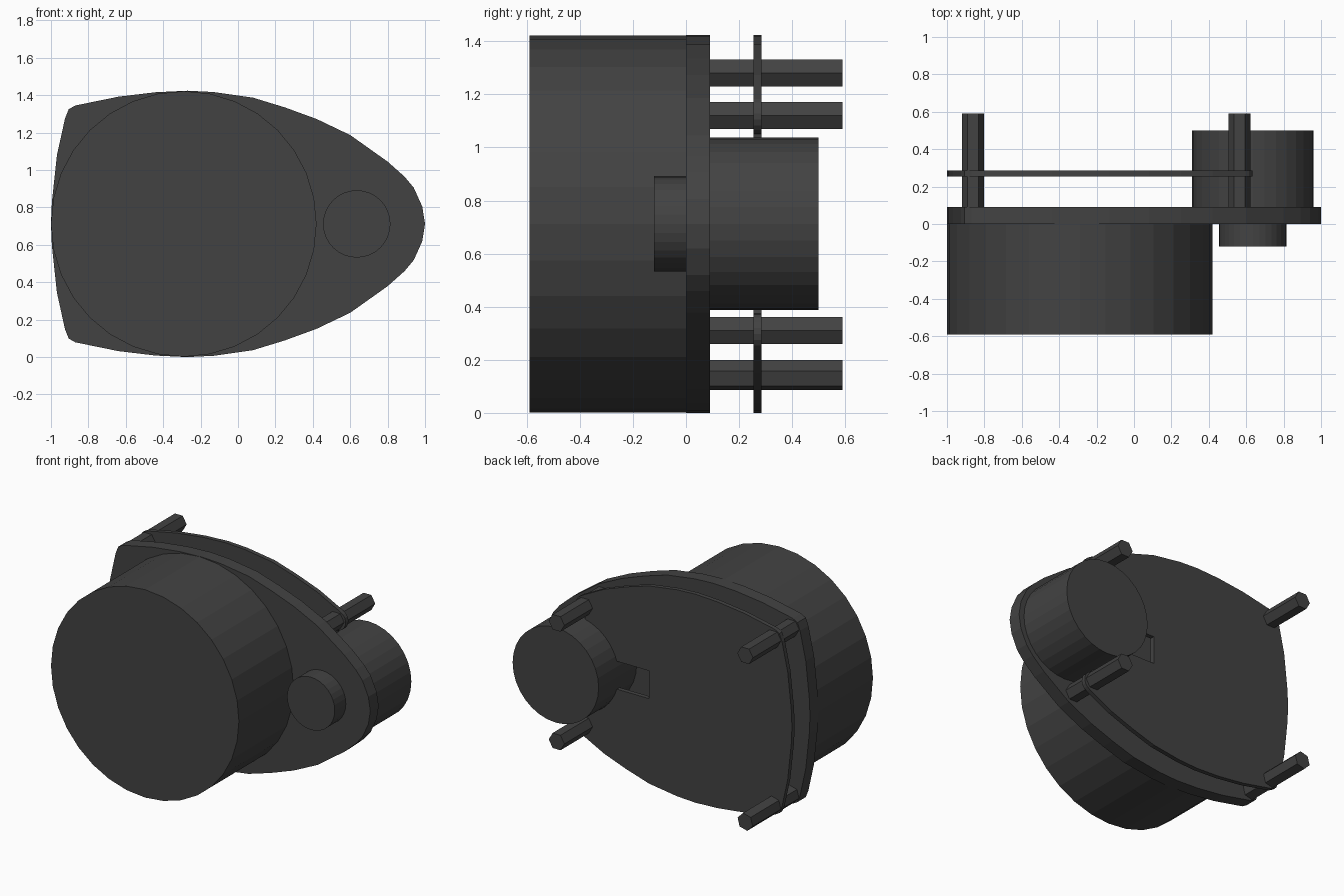
import bpy
from math import sin, cos, pi, radians

if "Cube" in bpy.data.objects:
    bpy.data.objects.remove(bpy.data.objects["Cube"])

CZ = 0.712  # height of the mirror plane

mat = bpy.data.materials.new("dark_grey")
mat.diffuse_color = (0.055, 0.055, 0.055, 1)
mat.use_nodes = True
mat.node_tree.nodes["Principled BSDF"].inputs["Base Color"].default_value = mat.diffuse_color


def arc(cx, cz, r, a0, a1, n):
    angles = [radians(a0 + (a1 - a0) * i / n) for i in range(n + 1)]
    return [(cx + r * cos(a), cz + r * sin(a)) for a in angles]


def prism(name, loop, y0, y1):
    """Extrude a counter-clockwise or clockwise (x, z) loop from y0 to y1."""
    n = len(loop)
    verts = [(x, y, z) for y in (y0, y1) for x, z in loop]
    area = sum(loop[i - 1][0] * loop[i][1] - loop[i][0] * loop[i - 1][1] for i in range(n))
    faces = [tuple(range(n)), tuple(range(2 * n - 1, n - 1, -1))]
    faces += [((i + 1) % n, i, i + n, (i + 1) % n + n) for i in range(n)]
    if area < 0:
        faces = [f[::-1] for f in faces]
    mesh = bpy.data.meshes.new(name)
    mesh.from_pydata(verts, [], faces)
    mesh.materials.append(mat)
    obj = bpy.data.objects.new(name, mesh)
    bpy.context.collection.objects.link(obj)
    return obj


def disc(name, x, z, r, y0, y1, sides, turn=0):
    return prism(name, arc(x, z, r, turn, turn + 360, sides)[:-1], y0, y1)


def mirrored(upper):
    """Close an upper half outline with its reflection below CZ."""
    return upper + [(x, 2 * CZ - z) for x, z in reversed(upper) if abs(z - CZ) > 1e-4]


# Egg-shaped gearbox flange
top = [(-.995, .83), (-.968, 1.08), (-.925, 1.275), (-.905, 1.325), (-.87, 1.345),
       (-.64, 1.392), (-.44, 1.416), (-.27, 1.424), (-.13, 1.417), (.08, 1.387),
       (.25, 1.335), (.42, 1.273), (.6, 1.187), (.8, 1.045), (.89, .965),
       (.94, .905), (.985, .805)]
flange = mirrored([(-1, CZ)] + top + [(1, CZ)])
# drop the duplicated tip ordering: both end points lie on the mirror plane
prism("flange", flange, 0, 0.09)

# Large drum, small shaft boss and rear motor
disc("front_drum", -0.29, CZ, 0.71, -0.59, 0, 32)
disc("shaft_boss", 0.635, CZ, 0.18, -0.12, 0, 32)
disc("rear_motor", 0.635, CZ, 0.325, 0.09, 0.5, 32)

# Thin rear plate: rounded ears round the standoffs, motor cut-out and slot
half = [p for p in top if p[0] < 0.55]
half += arc(0.565, 1.12, 0.07, 64, -90, 8)
half += arc(0.635, CZ, 0.326, 103, 163, 8)
half += [(0.08, 0.807)]
prism("rear_plate", mirrored([(-1, CZ)] + half), 0.255, 0.285)

# Hexagonal standoffs
for i, (x, z, turn) in enumerate([(-.86, 1.28, 0), (-.86, .143, 15),
                                  (.565, 1.12, 0), (.565, .31, 0)]):
    disc(f"standoff_{i + 1}", x, z, 0.059, 0.09, 0.59, 6, turn)
